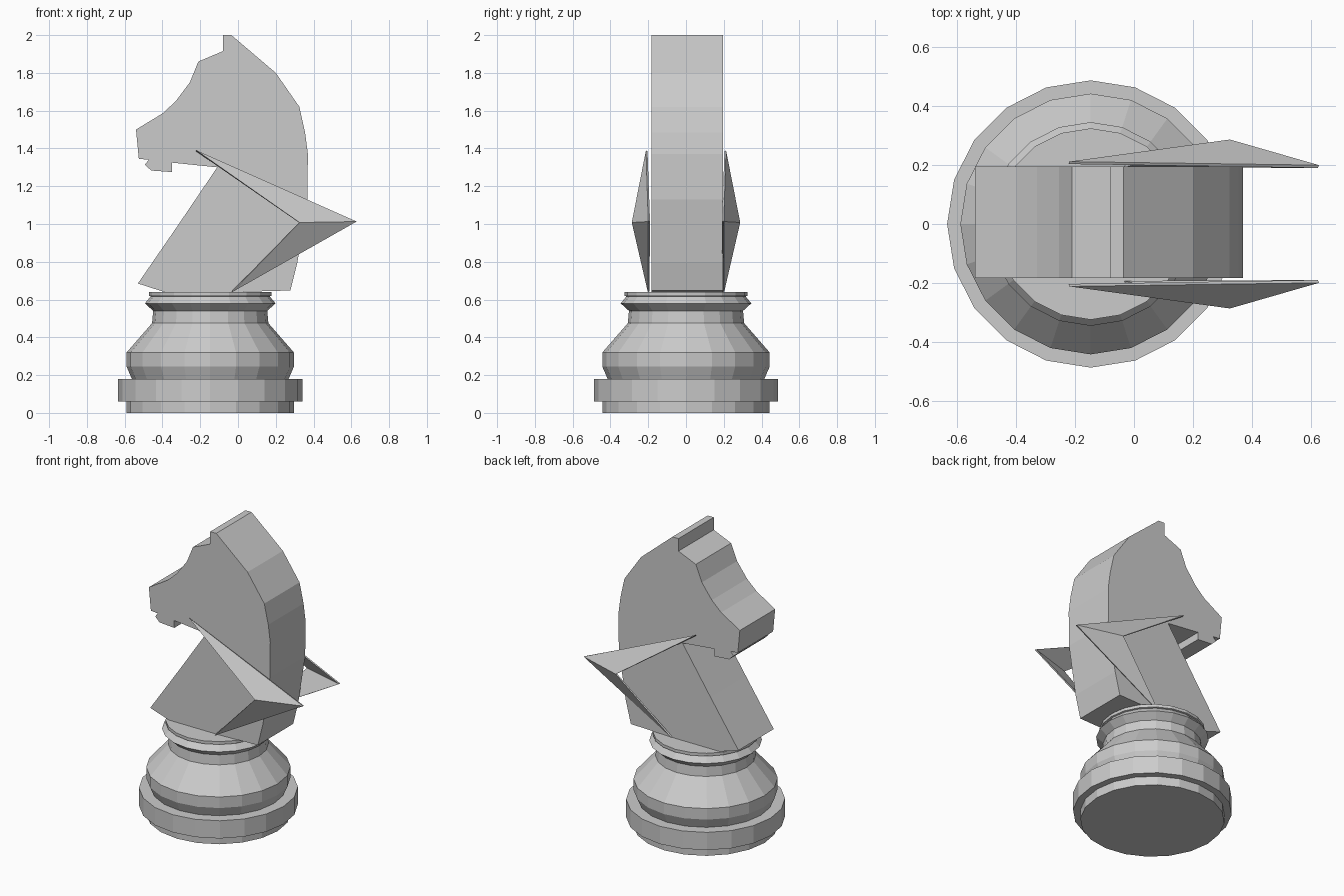
import bpy
import bmesh
from math import cos, sin, tau

if "Cube" in bpy.data.objects:
    bpy.data.objects.remove(bpy.data.objects["Cube"])

SIDES = 20
BASE_X = -0.147


def make_object(name, verts, faces, fix_normals=True):
    mesh = bpy.data.meshes.new(name)
    mesh.from_pydata(verts, [], faces)
    if fix_normals:
        bm = bmesh.new()
        bm.from_mesh(mesh)
        bmesh.ops.recalc_face_normals(bm, faces=bm.faces)
        bm.to_mesh(mesh)
        bm.free()
    obj = bpy.data.objects.new(name, mesh)
    bpy.context.collection.objects.link(obj)
    return obj


def lathe(name, profile):
    """Spin (radius, z) rings around the base axis and cap both ends."""
    verts = [(BASE_X + r * cos(tau * i / SIDES), r * sin(tau * i / SIDES), z)
             for r, z in profile for i in range(SIDES)]
    faces = [(k * SIDES + i, k * SIDES + (i + 1) % SIDES,
              (k + 1) * SIDES + (i + 1) % SIDES, (k + 1) * SIDES + i)
             for k in range(len(profile) - 1) for i in range(SIDES)]
    last = (len(profile) - 1) * SIDES
    faces += [tuple(range(SIDES)), tuple(range(last, last + SIDES))]
    return make_object(name, verts, faces)


def extrude_outline(name, outline, y0, y1):
    """Extrude an (x, z) outline along y."""
    n = len(outline)
    verts = [(x, y, z) for y in (y0, y1) for x, z in outline]
    faces = [(i, (i + 1) % n, n + (i + 1) % n, n + i) for i in range(n)]
    faces += [tuple(range(n)), tuple(range(n, 2 * n))]
    return make_object(name, verts, faces)


# Turned pedestal
lathe("turned_base", [
    (0.443, 0.0), (0.443, 0.06), (0.488, 0.06), (0.488, 0.18), (0.415, 0.18),
    (0.443, 0.245), (0.443, 0.32), (0.308, 0.475), (0.302, 0.54),
    (0.346, 0.58), (0.315, 0.617), (0.325, 0.62), (0.325, 0.64)])

# Horse head and neck slab
extrude_outline("horse_head", [
    (-0.08, 2.0), (-0.035, 2.0), (0.20, 1.80), (0.325, 1.62), (0.355, 1.485),
    (0.37, 1.37), (0.367, 1.13), (0.315, 0.80), (0.277, 0.648), (-0.02, 0.64),
    (-0.39, 0.64), (-0.53, 0.685), (-0.32, 0.99), (-0.11, 1.30),
    (-0.35, 1.325), (-0.35, 1.275), (-0.46, 1.283), (-0.493, 1.315),
    (-0.472, 1.34), (-0.525, 1.345), (-0.54, 1.50), (-0.40, 1.585),
    (-0.33, 1.65), (-0.255, 1.75), (-0.21, 1.86), (-0.08, 1.915)],
    -0.183, 0.195)

# Folded side fins, one on each flank
for side, name in ((-1, "front_fin"), (1, "back_fin")):
    points = [(-0.22, side * 0.212, 1.39), (0.628, side * 0.20, 1.013),
              (0.326, side * 0.287, 1.008), (-0.03, side * 0.202, 0.64)]
    faces = [(0, 2, 1), (2, 3, 1)]
    if side > 0:
        faces = [f[::-1] for f in faces]
    fin = make_object(name, points, faces, fix_normals=False)
    thick = fin.modifiers.new("thickness", 'SOLIDIFY')
    thick.thickness = 0.01
    thick.offset = -1
